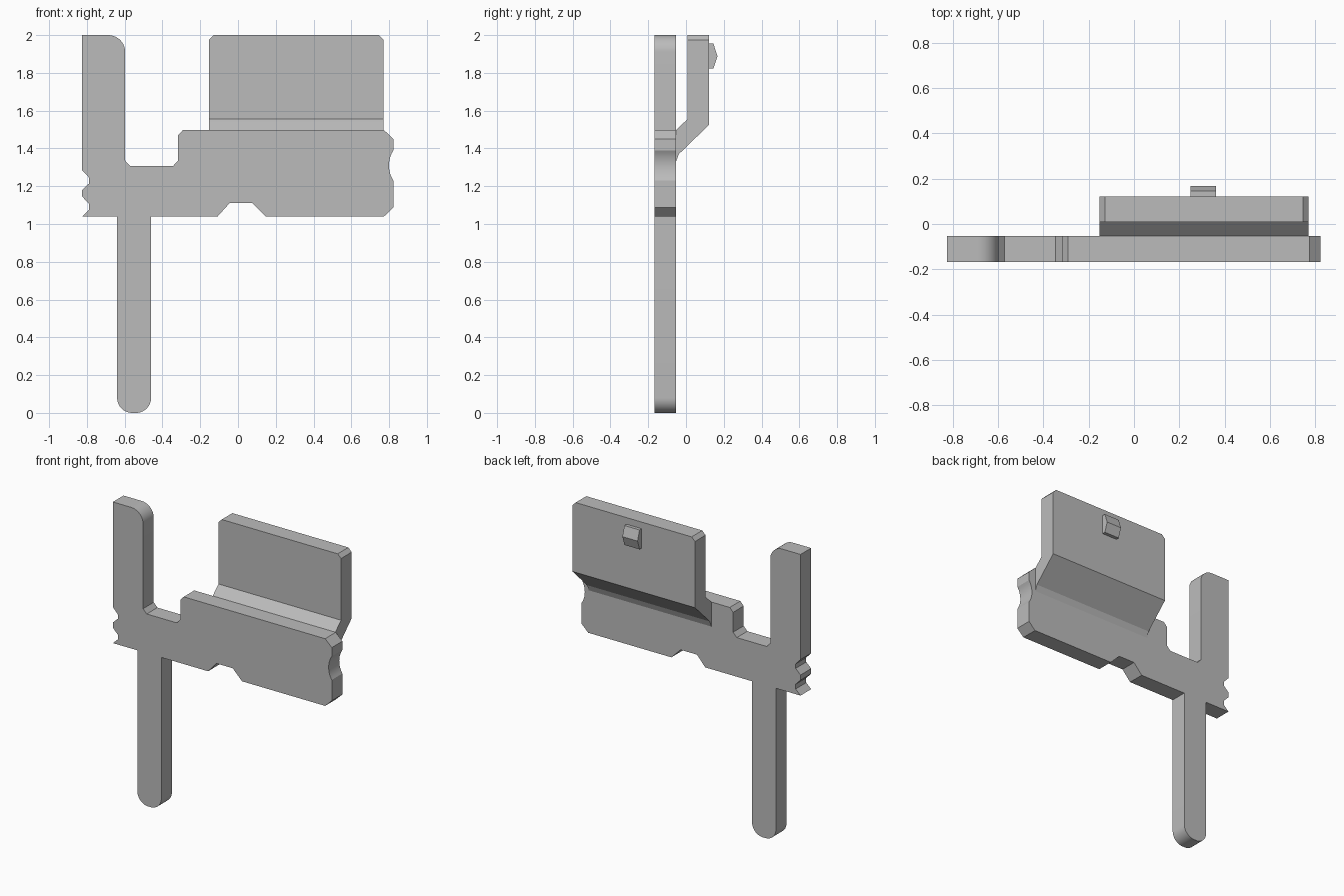
import bpy
import bmesh
from math import cos, sin, radians
from mathutils import Vector

cube = bpy.data.objects.get("Cube")
if cube:
    bpy.data.objects.remove(cube, do_unlink=True)

grey = bpy.data.materials.new("plain grey")
grey.use_nodes = True
colour = (0.5, 0.5, 0.5, 1)
grey.diffuse_color = colour
grey.node_tree.nodes["Principled BSDF"].inputs["Base Color"].default_value = colour

FRONT, BACK = -0.167, -0.053


def arc(cx, cz, r, start, end, steps=10):
    angles = [radians(start + (end - start) * i / steps) for i in range(steps + 1)]
    return [(cx + r * cos(a), cz + r * sin(a)) for a in angles]


def prism(name, points, offset, chamfer=0):
    """Extrude a closed outline along offset; optionally chamfer its top end corners."""
    bm = bmesh.new()
    face = bm.faces.new([bm.verts.new(p) for p in points])
    moved = bmesh.ops.extrude_face_region(bm, geom=[face], use_keep_orig=True)["geom"]
    bmesh.ops.translate(bm, vec=Vector(offset),
                        verts=[g for g in moved if isinstance(g, bmesh.types.BMVert)])
    bmesh.ops.recalc_face_normals(bm, faces=bm.faces[:])
    if chamfer:
        top = max(v.co.z for v in bm.verts)
        ends = [e for e in bm.edges
                if all(v.co.z > top - 0.001 for v in e.verts)
                and abs(e.verts[0].co.x - e.verts[1].co.x) < 0.001]
        bmesh.ops.bevel(bm, geom=ends, offset=chamfer, segments=1, affect='EDGES')
    mesh = bpy.data.meshes.new(name)
    bm.to_mesh(mesh)
    bm.free()
    mesh.materials.append(grey)
    obj = bpy.data.objects.new(name, mesh)
    bpy.context.collection.objects.link(obj)
    bpy.ops.object.select_all(action='DESELECT')
    obj.select_set(True)
    bpy.context.view_layer.objects.active = obj
    bpy.ops.object.shade_smooth_by_angle(angle=radians(25))
    return obj


# Flat plate: upright arm, stepped body, notched edges and round-ended leg
outline = [(-0.825, 2)]
outline += arc(-0.687, 1.91, 0.09, 90, 0)
outline += [(-0.597, 1.335), (-0.57, 1.306), (-0.345, 1.306), (-0.317, 1.335),
            (-0.317, 1.47), (-0.292, 1.497), (0.773, 1.497), (0.823, 1.45), (0.823, 1.39)]
outline += arc(0.947, 1.31, 0.148, 147, 213)
outline += [(0.823, 1.23), (0.823, 1.088), (0.773, 1.04),
            (0.147, 1.04), (0.077, 1.11), (-0.045, 1.11), (-0.108, 1.04), (-0.46, 1.04)]
outline += arc(-0.54, 0.08, 0.08, 0, -90)
outline += arc(-0.56, 0.08, 0.08, -90, -180)
outline += [(-0.64, 1.04), (-0.825, 1.04), (-0.788, 1.075), (-0.788, 1.107),
            (-0.825, 1.145), (-0.825, 1.18), (-0.788, 1.215), (-0.788, 1.245), (-0.825, 1.285)]
prism("flat_plate", [(x, FRONT, z) for x, z in outline], (0, BACK - FRONT, 0))

# Offset tab that bends backwards out of the plate
bend = [(0.008, 2), (0.122, 2), (0.122, 1.525), (-0.038, 1.37), (BACK, 1.33),
        (-0.08, 1.33), (-0.08, 1.47), (BACK, 1.497), (0.008, 1.555)]
prism("bent_tab", [(-0.153, y, z) for y, z in bend], (0.923, 0, 0), chamfer=0.025)

# Small pointed catch on the back of the tab
catch = [(0.115, 1.955), (0.145, 1.955), (0.167, 1.888), (0.145, 1.823), (0.115, 1.823)]
prism("catch", [(0.248, y, z) for y, z in catch], (0.114, 0, 0))
